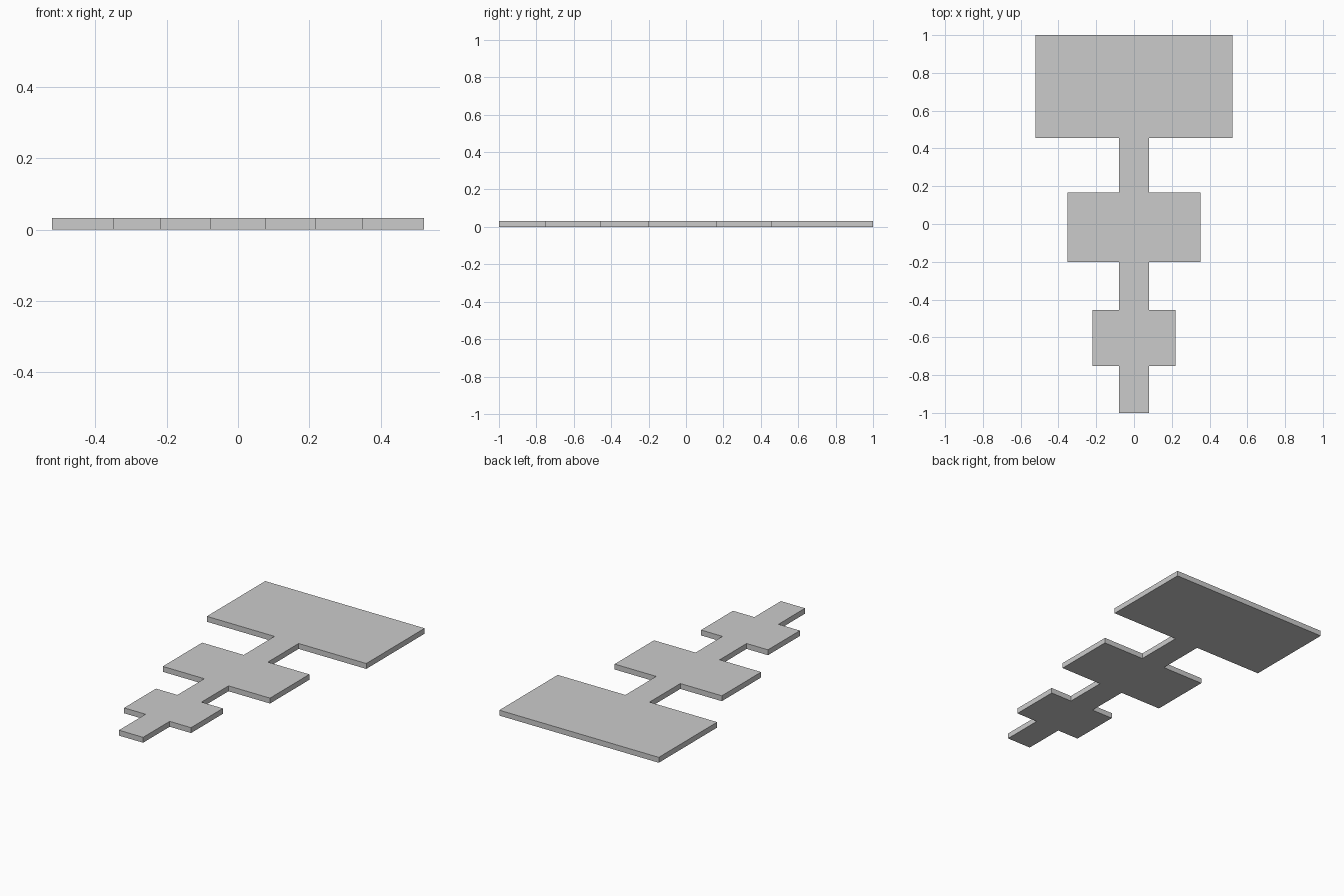
import bpy, bmesh

if "Cube" in bpy.data.objects:
    bpy.data.objects.remove(bpy.data.objects["Cube"])

THICK = 0.032
NECK = 0.079
# wide sections: (half width, y start, y end), front to back
SECTIONS = [(0.219, -0.752, -0.454), (0.351, -0.202, 0.166), (0.522, 0.454, 1.0)]

# right half of the stepped outline
half = [(NECK, -1.0)]
for w, y0, y1 in SECTIONS:
    half += [(NECK, y0), (w, y0), (w, y1), (NECK, y1)]
half.pop()  # the last section ends at the back edge

# full outline, mirrored across x = 0
outline = half + [(-x, y) for x, y in reversed(half)]

# flat plate extruded from the outline
bm = bmesh.new()
face = bm.faces.new([bm.verts.new((x, y, 0)) for x, y in outline])
ext = bmesh.ops.extrude_face_region(bm, geom=[face], use_keep_orig=True)
top = [v for v in ext["geom"] if isinstance(v, bmesh.types.BMVert)]
bmesh.ops.translate(bm, verts=top, vec=(0, 0, THICK))
bmesh.ops.recalc_face_normals(bm, faces=bm.faces)
mesh = bpy.data.meshes.new("stepped_plate")
bm.to_mesh(mesh)
bm.free()
plate = bpy.data.objects.new("stepped_plate", mesh)
bpy.context.collection.objects.link(plate)
